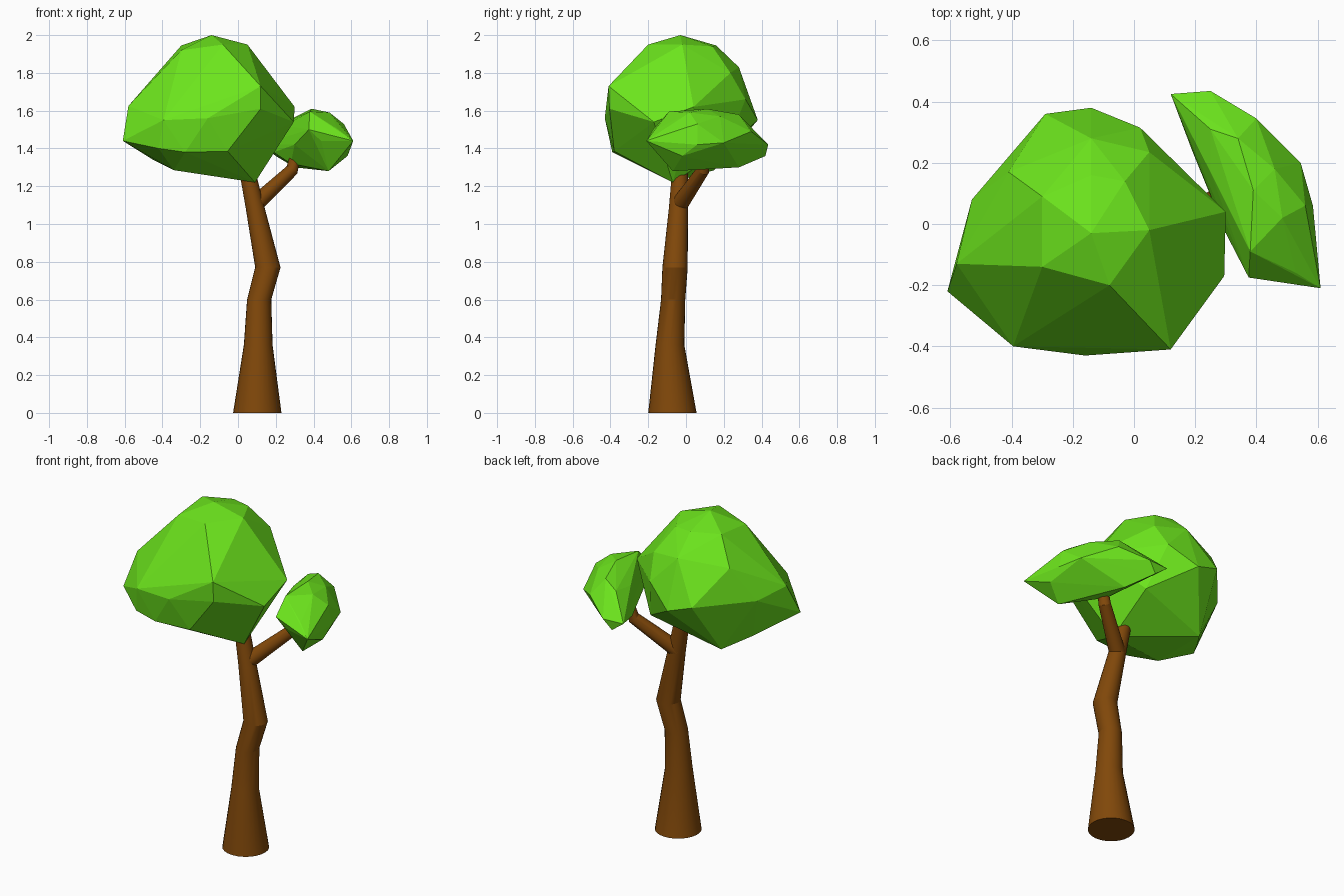
import bpy, bmesh, math
from mathutils import Vector


def material(name, color):
    m = bpy.data.materials.new(name)
    m.diffuse_color = color
    return m


def make_object(name, bm, mat):
    bmesh.ops.recalc_face_normals(bm, faces=bm.faces)
    me = bpy.data.meshes.new(name)
    bm.to_mesh(me)
    bm.free()
    me.materials.append(mat)
    ob = bpy.data.objects.new(name, me)
    bpy.context.collection.objects.link(ob)
    return ob


def limb(name, rings, axis, mat, sides=24):
    """Tapered tube through rings of (x, y, z, radius), all facing one axis."""
    bm = bmesh.new()
    turn = Vector((0, 0, 1)).rotation_difference(Vector(axis))
    loops = []
    for x, y, z, r in rings:
        loop = []
        for i in range(sides):
            a = 2 * math.pi * i / sides
            offset = turn @ Vector((r * math.cos(a), r * math.sin(a), 0))
            loop.append(bm.verts.new(Vector((x, y, z)) + offset))
        loops.append(loop)
    for lo, hi in zip(loops, loops[1:]):
        for i in range(sides):
            j = (i + 1) % sides
            bm.faces.new((lo[i], lo[j], hi[j], hi[i]))
    bm.faces.new(loops[0][::-1])
    bm.faces.new(loops[-1])
    ob = make_object(name, bm, mat)
    bpy.ops.object.select_all(action='DESELECT')
    ob.select_set(True)
    bpy.context.view_layer.objects.active = ob
    bpy.ops.object.shade_smooth_by_angle(angle=math.radians(17))
    return ob


def foliage(name, corners, mat):
    """Faceted leaf clump: hull around its main corners."""
    bm = bmesh.new()
    for c in corners:
        bm.verts.new(c)
    bmesh.ops.convex_hull(bm, input=bm.verts)
    loose = [v for v in bm.verts if not v.link_faces]
    bmesh.ops.delete(bm, geom=loose, context='VERTS')
    return make_object(name, bm, mat)


bark = material("bark", (0.22, 0.065, 0.003, 1))
leaf = material("leaf", (0.15, 0.78, 0.012, 1))

# Crooked trunk
limb("trunk", [(0.102, -0.072, 0.0, 0.128), (0.107, -0.085, 0.36, 0.076),
               (0.112, -0.068, 0.60, 0.064), (0.158, -0.058, 0.77, 0.067),
               (0.09, -0.040, 1.09, 0.050), (0.045, -0.03, 1.30, 0.042)],
     (0, 0, 1), bark)

# Side branch
limb("branch", [(0.085, -0.037, 1.10, 0.046), (0.285, 0.09, 1.285, 0.034),
                (0.305, 0.10, 1.36, 0.030)], (0.55, 0.4, 0.75), bark)

# Large clump, listed from the crown downwards
foliage("large_foliage", [
    (-0.14, -0.03, 2.0), (-0.30, -0.14, 1.92), (-0.30, 0.09, 1.945),
    (-0.14, 0.16, 1.945), (0.05, -0.02, 1.95), (-0.03, 0.14, 1.94),
    (-0.08, -0.20, 1.95),
    (-0.41, 0.17, 1.80), (-0.14, 0.28, 1.83), (0.05, 0.235, 1.80),
    (0.12, -0.41, 1.73), (0.02, 0.315, 1.66), (-0.58, -0.13, 1.625),
    (-0.53, 0.08, 1.60), (-0.29, 0.36, 1.60), (-0.14, 0.38, 1.55),
    (0.30, 0.04, 1.62), (0.295, -0.17, 1.54), (0.12, -0.405, 1.61),
    (-0.16, -0.43, 1.56), (-0.395, -0.40, 1.55), (-0.61, -0.22, 1.44),
    (-0.42, -0.37, 1.40), (-0.28, -0.39, 1.38), (-0.055, -0.38, 1.385),
    (0.09, 0.21, 1.40), (-0.45, 0.0, 1.34),
    (-0.34, 0.15, 1.285), (-0.34, -0.20, 1.285), (0.09, -0.07, 1.22)], leaf)

# Small clump on the branch, crown downwards
foliage("small_foliage", [
    (0.39, 0.11, 1.61), (0.34, 0.28, 1.58), (0.38, -0.09, 1.595),
    (0.485, 0.02, 1.59), (0.46, 0.18, 1.57), (0.25, 0.31, 1.54),
    (0.25, 0.17, 1.52), (0.56, 0.06, 1.53), (0.40, 0.345, 1.49),
    (0.375, -0.175, 1.50), (0.44, -0.165, 1.44), (0.53, -0.16, 1.50),
    (0.12, 0.425, 1.42), (0.25, 0.435, 1.42), (0.20, 0.42, 1.36),
    (0.545, 0.20, 1.43), (0.585, 0.06, 1.42), (0.61, -0.21, 1.44),
    (0.58, -0.02, 1.36), (0.30, -0.03, 1.42), (0.19, 0.24, 1.38),
    (0.48, -0.07, 1.28), (0.30, 0.28, 1.30), (0.28, 0.10, 1.32)], leaf)
